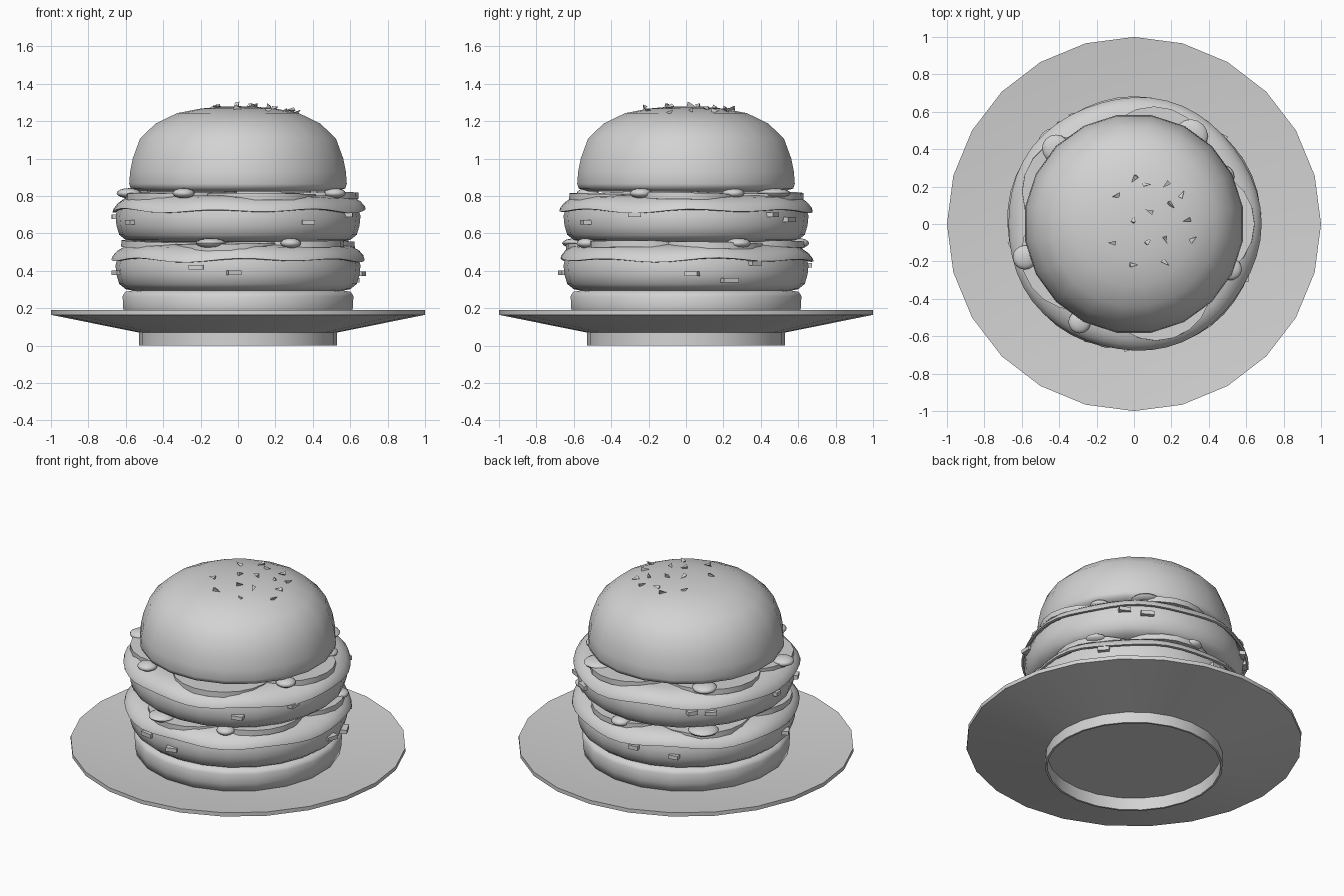
import bpy
import bmesh
import random
from math import sin, cos, pi, radians, hypot
from mathutils import Matrix, Vector, Euler

cube = bpy.data.objects.get("Cube")
if cube:
    bpy.data.objects.remove(cube)
random.seed(4)

GREY = (0.65, 0.65, 0.65, 1)
grey = bpy.data.materials.new("plain grey")
grey.use_nodes = True
grey.diffuse_color = GREY
grey.node_tree.nodes["Principled BSDF"].inputs["Base Color"].default_value = GREY


def finish(name, bm, smooth=40):
    """Turn a bmesh into a named, shaded object."""
    mesh = bpy.data.meshes.new(name)
    bmesh.ops.recalc_face_normals(bm, faces=bm.faces)
    bm.to_mesh(mesh)
    bm.free()
    mesh.materials.append(grey)
    obj = bpy.data.objects.new(name, mesh)
    bpy.context.collection.objects.link(obj)
    if smooth:
        bpy.ops.object.select_all(action="DESELECT")
        obj.select_set(True)
        bpy.context.view_layer.objects.active = obj
        bpy.ops.object.shade_smooth_by_angle(angle=radians(smooth))


def lathe(name, profile, sides=24, base=0, wave=None, smooth=40, shift=0):
    """Revolve (radius, height) points about z; shift turns by part of a side."""
    bm = bmesh.new()
    rings = []
    for r, z in profile:
        if r == 0:
            rings.append([bm.verts.new((0, 0, z + base))] * sides)
            continue
        ring = []
        for i in range(sides):
            a = 2 * pi * (i + shift) / sides
            dr, dz = wave(a, r) if wave else (0, 0)
            ring.append(bm.verts.new(((r + dr) * cos(a), (r + dr) * sin(a), z + base + dz)))
        rings.append(ring)
    for low, high in zip(rings, rings[1:]):
        for i in range(sides):
            j = (i + 1) % sides
            quad = list(dict.fromkeys((low[i], low[j], high[j], high[i])))
            bm.faces.new(quad)
    finish(name, bm, smooth)


def polar(degrees, radius, z):
    a = radians(degrees)
    return Vector((radius * cos(a), radius * sin(a), z))


# Plate with an open foot ring
lathe("plate", [(0, .08), (.52, .08), (.53, .07), (1, .165), (1, .19), (.55, .142), (0, .142)], smooth=20)
lathe("plate_foot", [(.53, .07), (.53, 0), (.517, 0), (.517, .08)])

# Buns
lathe("bottom_bun", [(0, .135), (.57, .135), (.61, .15), (.621, .2), (.625, .265),
                     (.61, .288), (.56, .296), (0, .296)], 20, smooth=60, shift=.5)
TOP_BUN = [(0, 1.28), (.1, 1.277), (.2, 1.268), (.33, 1.243), (.445, 1.188), (.53, 1.108),
           (.57, 1.0), (.584, .93), (.589, .865), (.58, .84), (.53, .825), (0, .825)]
lathe("top_bun", TOP_BUN, 20, smooth=60, shift=.5)


def ripple(phase):
    """Gentle waves that grow toward the free edge of a sheet."""
    def wave(a, r):
        edge = max(0, (r - .55) / .13)
        return (.006 * edge * sin(5 * a + phase),
                .009 * edge * (sin(7 * a + phase) + .5 * sin(4 * a)))
    return wave


def slices(name, base, angles):
    """Overlapping round slices that peek out of the stack."""
    bm = bmesh.new()
    for k, angle in enumerate(angles):
        tilt = Euler((random.uniform(-.03, .03), random.uniform(-.03, .03), 0)).to_matrix().to_4x4()
        place = Matrix.Translation(polar(angle, .345, base + .01 * (k % 2)))
        bmesh.ops.create_cone(bm, cap_ends=True, segments=20, radius1=.3, radius2=.3,
                              depth=.035, matrix=place @ tilt)
    finish(name, bm)


def blobs(name, spots, z):
    """Small flattened drops: (angle, radius from axis, size)."""
    bm = bmesh.new()
    for angle, radius, size in spots:
        place = Matrix.Translation(polar(angle, radius, z))
        squash = Matrix.Diagonal((size, size, .027, 1))
        bmesh.ops.create_uvsphere(bm, u_segments=16, v_segments=8, radius=1, matrix=place @ squash)
    finish(name, bm, 60)


def chips(name, spots):
    """Little blocks stuck on the patty side: (angle, height, width)."""
    bm = bmesh.new()
    for angle, z, width in spots:
        place = Matrix.Translation(polar(angle, .65, z))
        turn = Matrix.Rotation(radians(angle + random.uniform(-25, 25)), 4, "Z")
        size = Matrix.Diagonal((.05, width, .025, 1))
        bmesh.ops.create_cube(bm, size=1, matrix=place @ turn @ size)
    finish(name, bm, 0)


# Two filling layers: patty, draped sheet and round slices
PATTY = [(0, 0), (.54, 0), (.6, .012), (.635, .04), (.65, .09), (.655, .14), (.64, .195), (0, .22)]
SHEET = [(0, .25), (.55, .25), (.61, .238), (.65, .212), (.672, .185), (.677, .168),
         (.662, .166), (.645, .188), (.59, .213), (0, .22)]
for label, base, phase, angles in (("lower", .29, 0, (20, 75, 140, 200, 262, 320)),
                                   ("upper", .553, 1.5, (0, 72, 150, 208, 290))):
    lathe(label + "_patty", PATTY, 24, base, smooth=60)
    lathe(label + "_sheet", SHEET, 48, base, ripple(phase), smooth=50)
    slices(label + "_slices", base + .241, angles)

blobs("lower_blobs", [(256, .6, .08), (298, .6, .055), (28, .6, .065),
                      (135, .6, .09), (85, .6, .06)], .548)
blobs("upper_blobs", [(197, .61, .065), (241, .6, .06), (335, .57, .06), (136, .58, .075),
                      (28, .54, .06), (57, .56, .09)], .815)

chips("lower_chips", [(250, .42, .08), (268, .39, .07), (190, .39, .06), (3, .385, .07),
                      (21, .35, .09), (34, .44, .07), (97, .43, .06), (119, .4, .06)])
chips("upper_chips", [(209, .66, .06), (305, .66, .07), (335, .70, .07), (45, .70, .07),
                      (57, .675, .08), (138, .68, .07), (128, .69, .06), (180, .69, .05)])


# Sesame seeds scattered on the crown
def crown_height(r):
    for (r0, z0), (r1, z1) in zip(TOP_BUN, TOP_BUN[1:]):
        if r0 <= r <= r1:
            return z0 + (z1 - z0) * (r - r0) / (r1 - r0)


SEEDS = [(0, .24), (.07, .21), (.17, .21), (-.1, .15), (.26, .16), (.2, .1), (0, .03), (.08, .07),
         (.28, .02), (.32, -.08), (-.12, -.1), (.08, -.09), (.17, -.09), (0, -.22), (.17, -.21)]
bm = bmesh.new()
for x, y in SEEDS:
    place = Matrix.Translation((x, y, crown_height(hypot(x, y)) + .008))
    turn = Euler((random.uniform(0, 6), random.uniform(.9, 2.2), random.uniform(0, 6)), "XYZ")
    bmesh.ops.create_cone(bm, cap_ends=True, segments=3, radius1=.016, radius2=0, depth=.045,
                          matrix=place @ turn.to_matrix().to_4x4())
finish("sesame_seeds", bm, 0)
